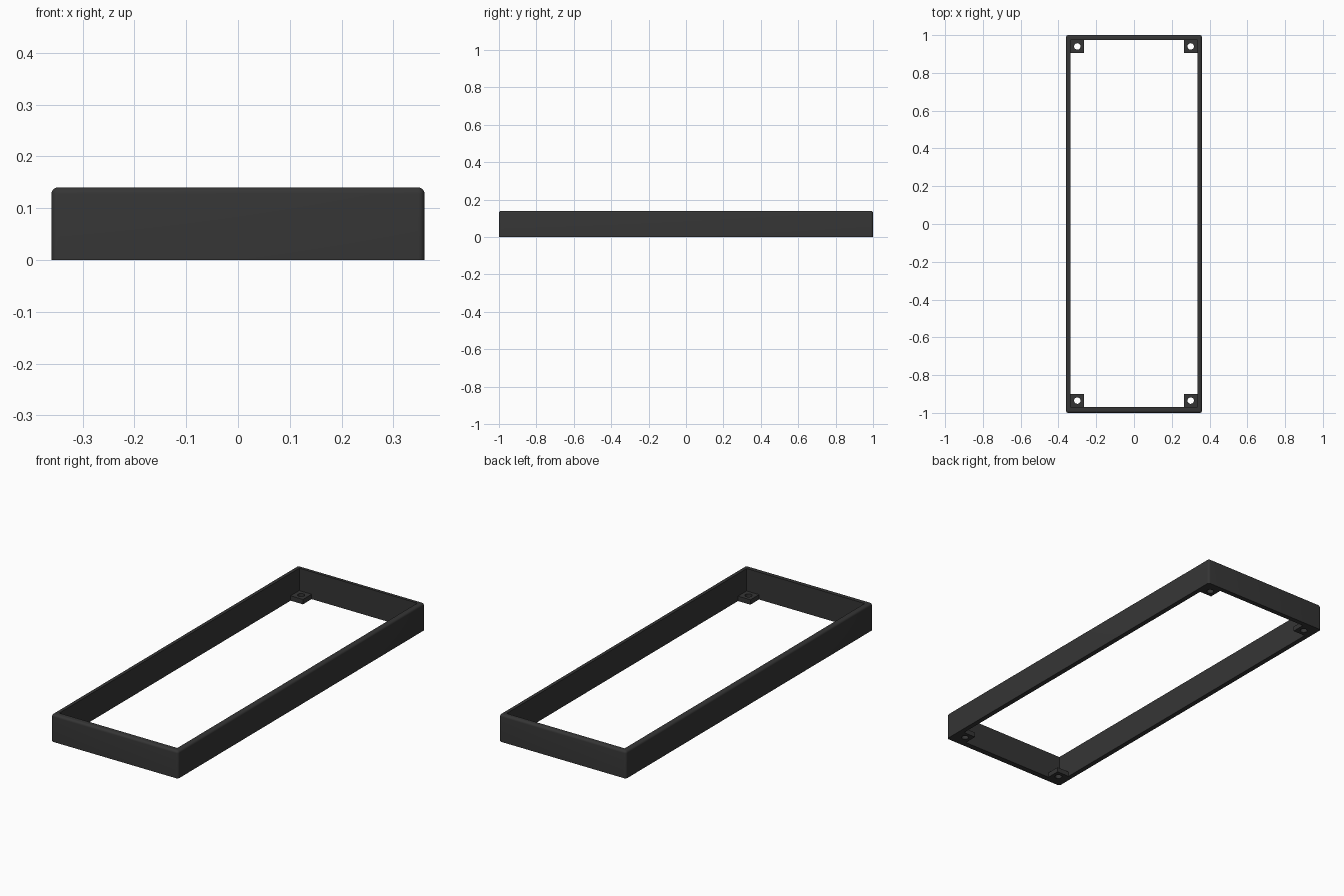
import bpy, bmesh, math

if "Cube" in bpy.data.objects:
    bpy.data.objects.remove(bpy.data.objects["Cube"])

black = bpy.data.materials.new("charcoal plastic")
black.diffuse_color = (0.036, 0.036, 0.036, 1)
black.use_nodes = True
black.node_tree.nodes["Principled BSDF"].inputs["Base Color"].default_value = black.diffuse_color

W, L, H = 0.36, 1.0, 0.14           # half width, half length, height
R = 0.012                           # rounding of rim and corners
INNER = (-0.335, 0.335, -0.97, 0.975)
SEG = 5


def rounded_ring(x0, x1, y0, y1, r, z):
    """Rectangle outline with arc corners; r = 0 stacks the corner points."""
    pts = []
    for i, (cx, cy) in enumerate([(x1 - r, y1 - r), (x0 + r, y1 - r),
                                  (x0 + r, y0 + r), (x1 - r, y0 + r)]):
        for k in range(SEG + 1):
            a = math.pi / 2 * (i + k / SEG)
            pts.append((cx + r * math.cos(a), cy + r * math.sin(a), z))
    return pts


def closed_shell(name, rings):
    """Skin a closed loop of rings into one solid tube-like object."""
    bm = bmesh.new()
    vr = [[bm.verts.new(p) for p in ring] for ring in rings]
    n = len(vr[0])
    for a, b in zip(vr, vr[1:] + vr[:1]):
        for k in range(n):
            m = (k + 1) % n
            bm.faces.new((a[k], a[m], b[m], b[k]))
    bmesh.ops.remove_doubles(bm, verts=bm.verts, dist=1e-5)
    bmesh.ops.recalc_face_normals(bm, faces=bm.faces)
    me = bpy.data.meshes.new(name)
    bm.to_mesh(me)
    bm.free()
    me.materials.append(black)
    ob = bpy.data.objects.new(name, me)
    bpy.context.collection.objects.link(ob)
    bpy.context.view_layer.objects.active = ob
    ob.select_set(True)
    bpy.ops.object.shade_smooth_by_angle(angle=math.radians(35))
    ob.select_set(False)
    return ob


# Frame wall: straight outside, rounded top rim, sharp inside
rings = [rounded_ring(-W, W, -L, L, R, 0)]
for k in range(SEG + 1):
    a = math.pi / 2 * k / SEG
    o = R * (1 - math.cos(a))
    rings.append(rounded_ring(-W + o, W - o, -L + o, L - o, R - o,
                              H - R + R * math.sin(a)))
rings.append(rounded_ring(*INNER, 0, H))
rings.append(rounded_ring(*INNER, 0, 0))
closed_shell("frame_wall", rings)

# Corner screw tabs: square plates with a round hole
HALF, HOLE, THICK, N = 0.035, 0.017, 0.025, 24


def tab(name, cx, cy):
    def ring(square, z):
        pts = []
        for k in range(N):
            c, s = math.cos(2 * math.pi * k / N), math.sin(2 * math.pi * k / N)
            d = HALF / max(abs(c), abs(s)) if square else HOLE
            pts.append((cx + d * c, cy + d * s, z))
        return pts
    closed_shell(name, [ring(True, 0), ring(True, THICK),
                        ring(False, THICK), ring(False, 0)])


for sx, side in ((-1, "left"), (1, "right")):
    for cy, end in ((INNER[2] + HALF, "front"), (INNER[3] - HALF, "back")):
        tab(f"screw_tab_{end}_{side}", sx * (INNER[1] - HALF), cy)
